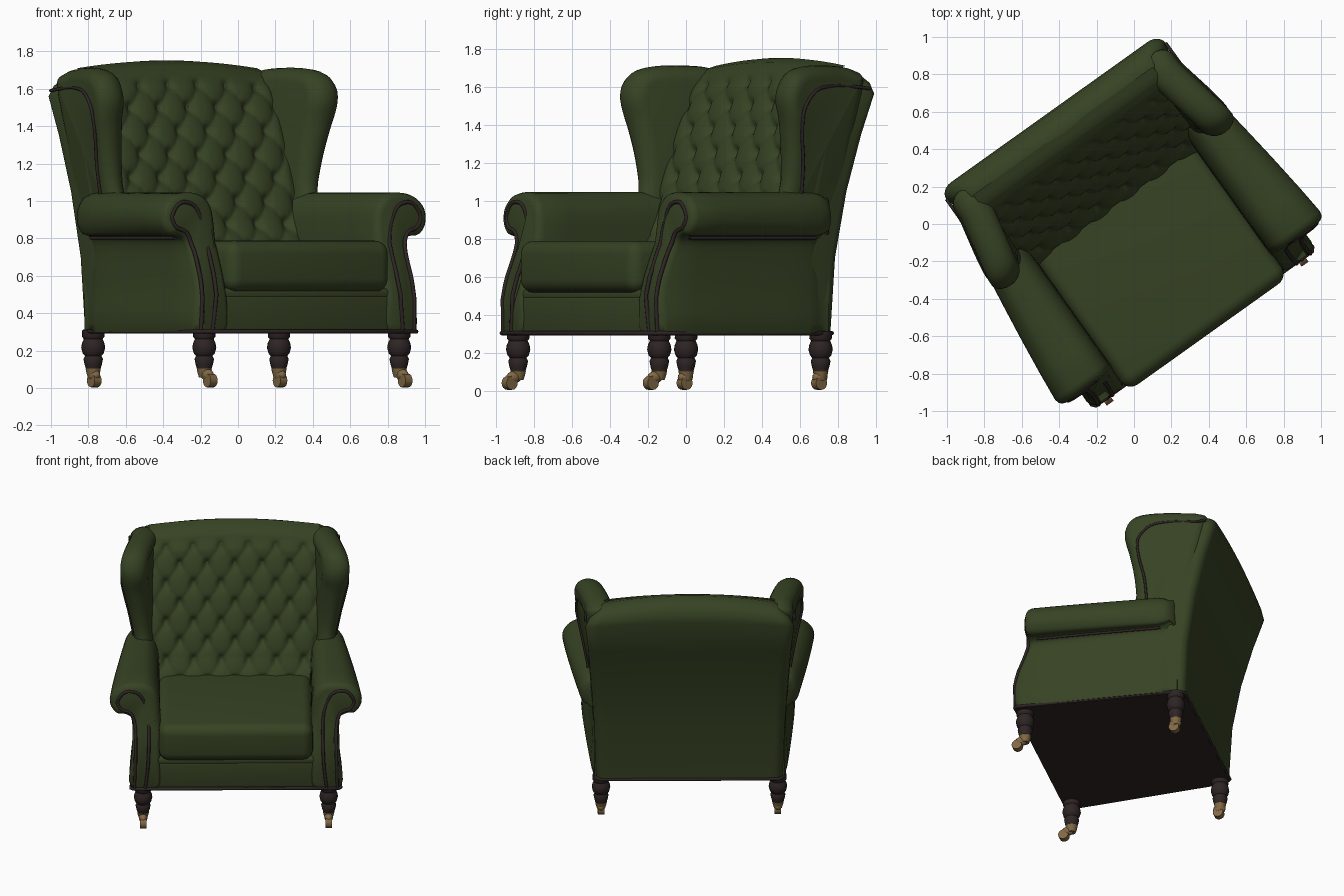
import bpy, bmesh, math
from mathutils import Matrix, Vector

cube = bpy.data.objects.get("Cube")
if cube:
    bpy.data.objects.remove(cube, do_unlink=True)

# Whole chair is turned on the floor
PLACE = Matrix.Rotation(math.radians(35.5), 4, 'Z') @ Matrix.Translation((-0.02, 0, 0))


def material(name, rgb, rough=0.6):
    m = bpy.data.materials.new(name)
    m.use_nodes = True
    m.diffuse_color = (*rgb, 1)
    b = m.node_tree.nodes["Principled BSDF"]
    b.inputs["Base Color"].default_value = (*rgb, 1)
    b.inputs["Roughness"].default_value = rough
    return m


GREEN = material("green leather", (0.037, 0.055, 0.017))
BROWN = material("dark brown wood", (0.028, 0.018, 0.018))
BRASS = material("brass", (0.22, 0.14, 0.058))


def finish(name, bm, mat, angle=45):
    bmesh.ops.recalc_face_normals(bm, faces=bm.faces)
    me = bpy.data.meshes.new(name)
    bm.to_mesh(me)
    bm.free()
    ob = bpy.data.objects.new(name, me)
    bpy.context.collection.objects.link(ob)
    me.materials.append(mat)
    ob.matrix_world = PLACE
    bpy.ops.object.select_all(action='DESELECT')
    ob.select_set(True)
    bpy.context.view_layer.objects.active = ob
    bpy.ops.object.shade_smooth_by_angle(angle=math.radians(angle))
    return ob


def loft(name, rings, mat, closed=True, caps=True, angle=45):
    bm = bmesh.new()
    vs = [[bm.verts.new(p) for p in r] for r in rings]
    n = len(rings[0])
    for a, b in zip(vs, vs[1:]):
        for i in range(n if closed else n - 1):
            j = (i + 1) % n
            bm.faces.new((a[i], a[j], b[j], b[i]))
    if caps:
        bm.faces.new(vs[0])
        bm.faces.new(vs[-1])
    return finish(name, bm, mat, angle)


def box(name, x, y, z, mat, bevel, seg=4):
    bm = bmesh.new()
    bmesh.ops.create_cube(bm, size=1)
    for v in bm.verts:
        v.co = [lo + (c + 0.5) * (hi - lo) for c, (lo, hi) in zip(v.co, (x, y, z))]
    bmesh.ops.bevel(bm, geom=bm.edges[:], offset=bevel, segments=seg,
                    profile=0.5, affect='EDGES')
    return finish(name, bm, mat)


def piping(name, pts, radius, cyclic=False):
    cu = bpy.data.curves.new(name, 'CURVE')
    cu.dimensions = '3D'
    cu.bevel_depth = radius
    cu.bevel_resolution = 2
    sp = cu.splines.new('POLY')
    sp.points.add(len(pts) - 1)
    for p, co in zip(sp.points, pts):
        p.co = (*co, 1)
    sp.use_cyclic_u = cyclic
    ob = bpy.data.objects.new(name, cu)
    bpy.context.collection.objects.link(ob)
    cu.materials.append(BROWN)
    ob.matrix_world = PLACE


def lerp(table, x):
    if x <= table[0][0]:
        return table[0][1]
    for (a, fa), (b, fb) in zip(table, table[1:]):
        if x <= b:
            return fa + (fb - fa) * (x - a) / (b - a)
    return table[-1][1]


def smooth(pts, steps=4, closed=True):
    """Rounded curve through the points."""
    n, out = len(pts), []
    get = lambda i: Vector(pts[i % n] if closed else pts[max(0, min(n - 1, i))])
    for i in range(n if closed else n - 1):
        p, q, r, s = (get(i + k) for k in (-1, 0, 1, 2))
        for k in range(steps):
            t = k / steps
            out.append(q + (r - p) * (t / 2) + (2 * p - 5 * q + 4 * r - s) * (t * t / 2)
                       + (3 * q - p - 3 * r + s) * (t ** 3 / 2))
    return out if closed else out + [get(n - 1)]


def inset(pts, d):
    """Shrink a clockwise outline by d."""
    n = len(pts)
    out = []
    for i in range(n):
        t = (pts[(i + 1) % n] - pts[i - 1]).normalized()
        out.append(pts[i] + Vector((t.y, -t.x)) * d)
    return out


clamp = lambda x: max(0.0, min(1.0, x))


def half_width(z):
    return lerp([(.3, .643), (.7, .658), (1.0, .675), (1.6, .72)], z)


# Backrest shell: side profile carried across the width, with an arched top
shell = [(.52, .3), (.54, .7), (.60, 1.05), (.68, 1.35), (.75, 1.6), (.74, 1.67), (.70, 1.72),
         (.63, 1.752), (.55, 1.725), (.49, 1.63), (.37, 1.3), (.26, .9), (.21, .7), (.21, .3)]
rings = []
for i in range(41):
    t = math.sin(math.pi * (i / 40 - 0.5))
    edge = 1 - math.sqrt(1 - clamp((abs(t) - 0.9) / 0.1) ** 2)
    ring = []
    for k, (y, z) in enumerate(shell):
        top = clamp((z - 1.45) / 0.25)
        wide = half_width(z) - 3 * max(0, z - 1.6) ** 1.8
        ring.append((t * wide, y - 0.06 * edge * (k < 7), z - top * (0.06 * t * t + 0.02 * edge)))
    rings.append(ring)
loft("backrest_shell", rings, GREEN, angle=60)

# Buttoned inner back: diamond tufting
face = [(.7, .12), (.8, .16), (.9, .215), (1.3, .355), (1.6, .475), (1.69, .52), (1.73, .57), (1.75, .64)]
rows = []
for i in range(101):
    z = 0.7 + 1.05 * i / 100
    row = []
    for j in range(121):
        x = -0.59 + 1.18 * j / 120
        a, b = x / 0.19 + z / 0.25, x / 0.19 - z / 0.25
        fade = clamp((1.68 - z) / 0.08) * clamp((0.59 - abs(x)) / 0.05)
        puff = (abs(math.sin(math.pi * a)) * abs(math.sin(math.pi * b))) ** 0.6
        da, db = a - round(a), b - round(b)
        pit = math.exp(-(da * da + db * db) * 26)
        arch = clamp((z - 1.45) / 0.25) * 0.06 * (x / .72) ** 2
        row.append((x, lerp(face, z) - 0.014 - fade * (0.017 * puff - 0.028 * pit), z - arch))
    rows.append(row)
loft("tufted_back", rows, GREEN, closed=False, caps=False, angle=80)

# Seat
box("seat_base", (-.6, .6), (-.662, .4), (.3, .5), GREEN, 0.02)
box("seat_lip", (-.57, .57), (-.66, .3), (.47, .535), GREEN, 0.025)
box("seat_cushion", (-.53, .53), (-.71, .26), (.515, .788), GREEN, 0.07, 6)

# Bottom cloth and base piping
foot = [(-.725, -.655), (-.71, -.672), (.71, -.672), (.725, -.655),
        (.65, .48), (.615, .52), (-.615, .52), (-.65, .48)]
loft("bottom_cloth", [[(x * .99, y * .99, z) for x, y in foot] for z in (.292, .31)], BROWN)
piping("base_piping", [(x, y, .302) for x, y in foot], 0.011, True)

# Arm section (x, z), front line and wing outline (y, z)
arm = smooth([(.52, .3), (.52, .55), (.52, .78), (.535, .95), (.6, 1.03), (.7, 1.045), (.8, 1.025),
              (.865, .96), (.87, .88), (.825, .82), (.76, .81), (.717, .76), (.717, .55), (.725, .3)])
front = [(.3, -.67), (.5, -.678), (.6, -.65), (.78, -.578), (.9, -.565), (1.05, -.565)]
wing = smooth([(.18, .9), (.18, 1.1), (.17, 1.25), (.145, 1.4), (.115, 1.53), (.135, 1.62),
               (.20, 1.685), (.32, 1.71), (.5, 1.71), (.63, 1.69), (.69, 1.62), (.62, 1.3), (.54, .9)])


def wing_out(y, z):
    return half_width(z) - .004 + .085 * clamp((.55 - y) / .4) * clamp((z - .85) / .6)


def arm_x(x, y):
    back = max(0, y + .6) / 1.1
    return x - .135 * back ** 1.25 * (max(0, x - .5) / .37) ** 1.5


for s, side in ((1, "left"), (-1, "right")):
    # Scrolled arm, rounded at the front and closing into the side at the rear
    rings = []
    for d, dy, t in ((.04, 0, 0), (.022, .006, 0), (.008, .02, 0), (0, .045, 0), (0, 0, .2),
                     (0, 0, .4), (0, 0, .6), (0, 0, .75), (0, 0, .88), (.012, 0, .93),
                     (.03, 0, .96), (0, 0, 1)):
        ring = []
        for p in inset(arm, d if p_end else 0) if (p_end := d > 0) else arm:
            x, z = p.x, max(.3, p.y)
            f = lerp(front, z)
            y = f + dy + t * (.47 - f)
            if t > .9:
                x = min(x, .71) if t == 1 else x
            ring.append((s * arm_x(x, y), y, z))
        rings.append(ring)
    loft(side + "_arm", rings, GREEN, angle=60)

    # Piping round the arm front and under the roll
    path = smooth([(.70, .31), (.693, .6), (.695, .74), (.725, .83), (.79, .86), (.815, .92),
                   (.76, .99), (.67, .975), (.62, .88), (.6, .75), (.605, .5), (.625, .31)], 5, False)
    piping(side + "_arm_piping", [(s * p.x, lerp(front, p.y) + .001, p.y) for p in path], 0.011)
    piping(side + "_roll_seam", [(s * arm_x(.755, y), y, .803)
                                 for y in (-.5, -.3, -.1, .1, .25, .36)], 0.009)

    # Wing with a fully rounded rim
    rings = []
    for k in range(11):
        a = math.pi * k / 10
        f = (1 - math.cos(a)) / 2
        ring = []
        for p in inset(wing, .075 * (1 - math.sin(a))):
            wide = .12 + .065 * clamp((p.y - 1) / .5)
            ring.append((s * (wing_out(*p) - wide * f), p.x, p.y))
        rings.append(ring)
    loft(side + "_wing", rings, GREEN, angle=60)
    path = smooth([(.69, 1.59), (.56, 1.603), (.44, 1.605), (.31, 1.58), (.225, 1.48), (.225, 1.35),
                   (.255, 1.2), (.265, 1.03)], 5, False)
    piping(side + "_wing_piping", [(s * (wing_out(*p) + .004), p.x, p.y) for p in path], 0.009)

    # Turned legs on brass casters
    for end, lx, ly, toe in (("front", .64, -.615, -.055), ("back", .61, .45, -.01)):
        def turned(name, prof, mat):
            loft(name, [[(s * lx + r * math.cos(i * math.pi / 10), ly + r * math.sin(i * math.pi / 10), z)
                         for i in range(20)] for r, z in prof], mat)
        label = side + "_" + end
        turned(label + "_leg", [(.058, .31), (.06, .275), (.05, .262), (.06, .24), (.064, .215),
                                (.056, .185), (.044, .172), (.052, .155), (.046, .125),
                                (.036, .095)], BROWN)
        turned(label + "_cup", [(.034, .112), (.041, .104), (.036, .08), (.028, .055)], BRASS)
        bm = bmesh.new()
        turn = Matrix.Translation((s * lx, ly + toe, .04)) @ Matrix.Rotation(math.pi / 2, 4, 'Y')
        bmesh.ops.create_cone(bm, cap_ends=True, segments=16, radius1=.036, radius2=.036,
                              depth=.045, matrix=turn)
        fork = Matrix.Translation((s * lx, ly + toe / 2, .07)) @ Matrix.Diagonal((.03, .045, .032, 1))
        bmesh.ops.create_uvsphere(bm, u_segments=12, v_segments=8, radius=1, matrix=fork)
        finish(label + "_caster", bm, BRASS)
